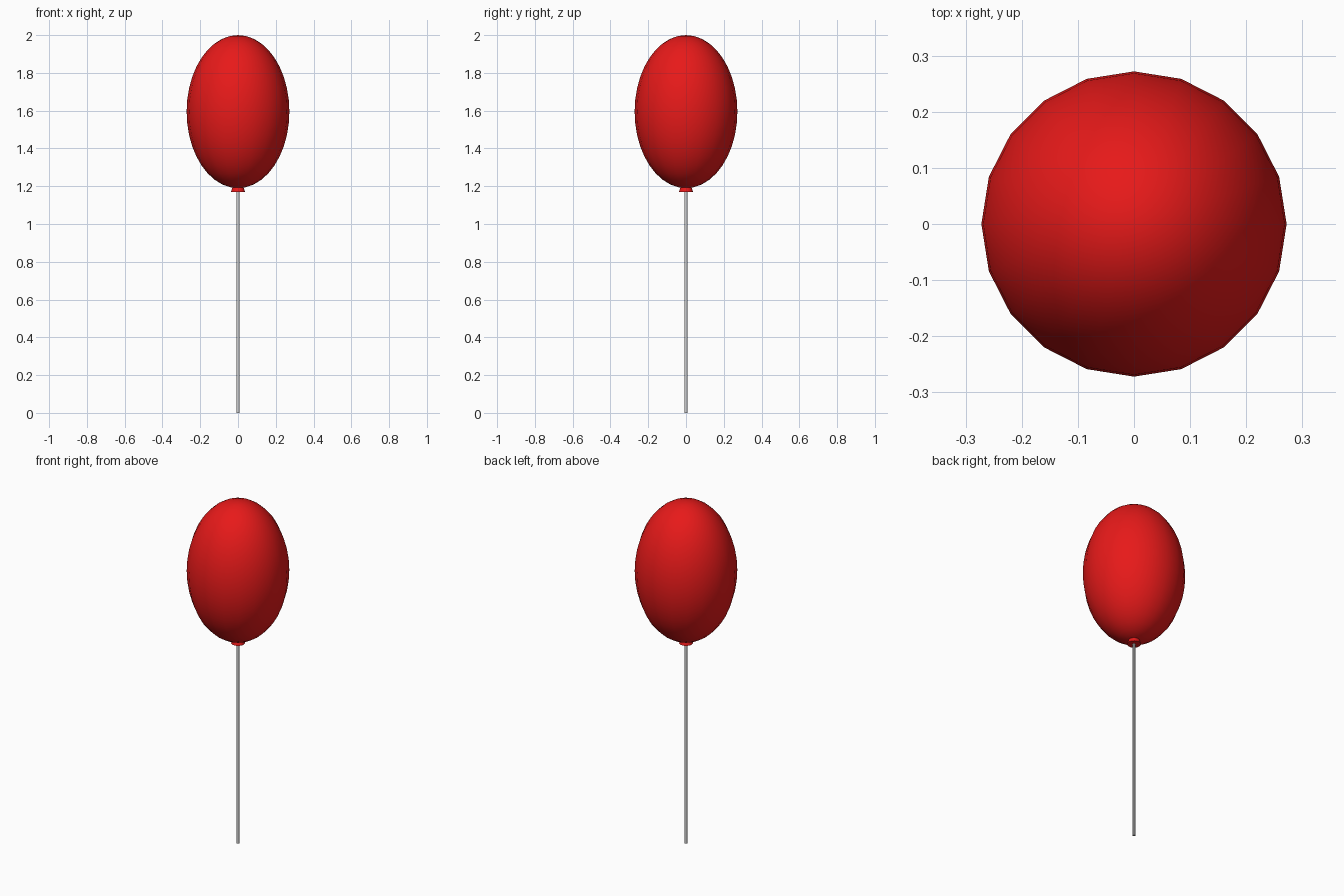
import bpy

if "Cube" in bpy.data.objects:
    bpy.data.objects.remove(bpy.data.objects["Cube"])


def material(name, color):
    mat = bpy.data.materials.new(name)
    mat.diffuse_color = color
    mat.use_nodes = True
    mat.node_tree.nodes["Principled BSDF"].inputs["Base Color"].default_value = mat.diffuse_color
    return mat


def finish(name, mat=None):
    obj = bpy.context.object
    obj.name = name
    if mat:
        obj.data.materials.append(mat)
    bpy.ops.object.transform_apply(location=False, rotation=False, scale=True)
    bpy.ops.object.shade_smooth_by_angle()
    return obj


red = material("red_rubber", (0.8, 0.01, 0.01, 1))

# Inflated body
bpy.ops.mesh.primitive_uv_sphere_add(segments=20, ring_count=20, radius=1,
                                     location=(0, 0, 1.595))
bpy.context.object.scale = (0.272, 0.272, 0.405)
finish("balloon_body", red)

# Flared knot under the body
bpy.ops.mesh.primitive_cone_add(vertices=20, radius1=0.037, radius2=0.024,
                                depth=0.04, location=(0, 0, 1.19))
finish("balloon_knot", red)

# Straight string down to the ground
bpy.ops.mesh.primitive_cylinder_add(vertices=12, radius=0.008, depth=1.18,
                                    location=(0, 0, 0.59))
finish("string")
